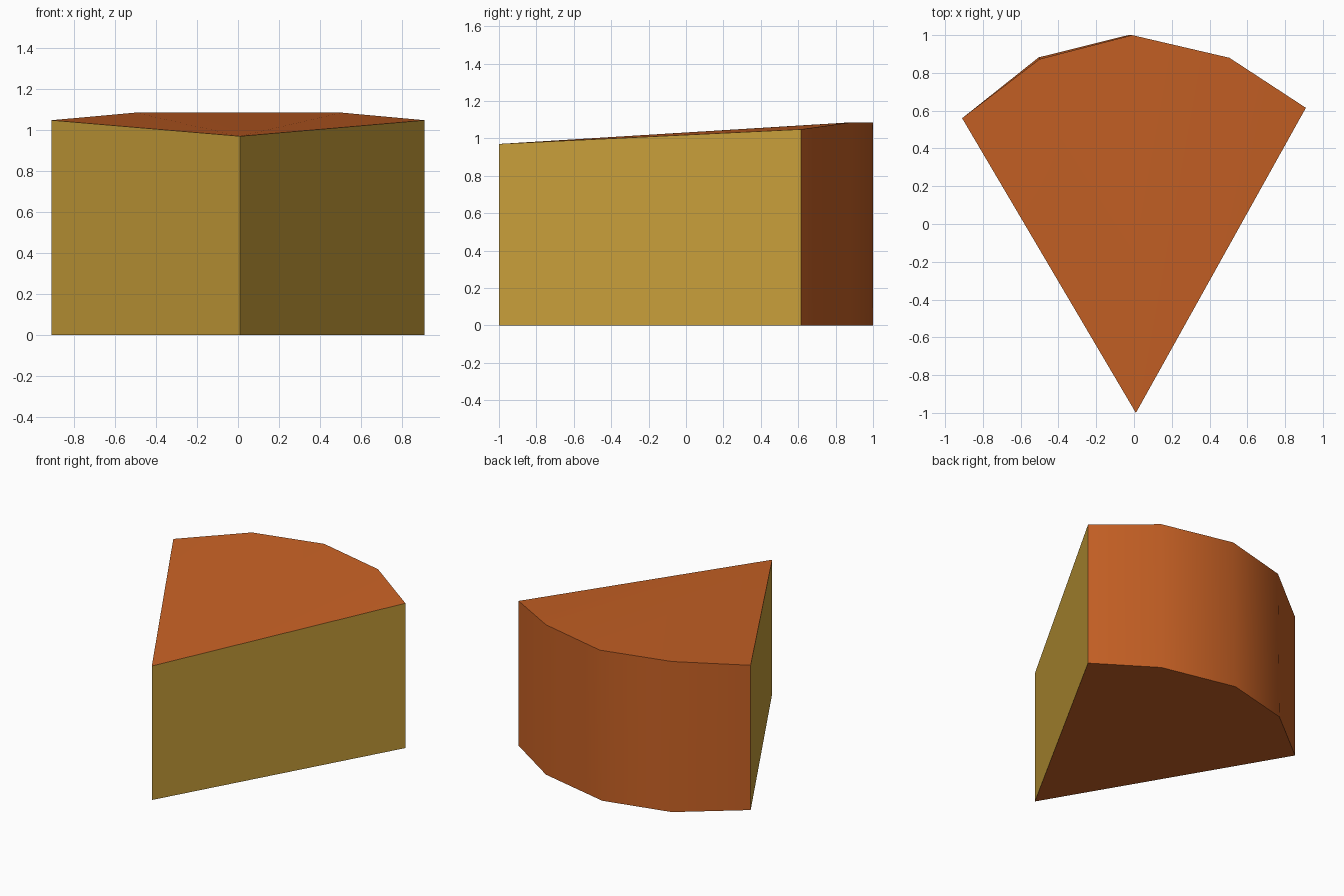
import bpy, bmesh, math

if "Cube" in bpy.data.objects:
    bpy.data.objects.remove(bpy.data.objects["Cube"])


def flat(name, rgb):
    m = bpy.data.materials.new(name)
    m.diffuse_color = (*rgb, 1)
    m.use_nodes = True
    m.node_tree.nodes["Principled BSDF"].inputs["Base Color"].default_value = m.diffuse_color
    return m


rind = flat("orange_rind", (0.57, 0.119, 0.018))
inside = flat("yellow_inside", (0.62, 0.37, 0.045))

# Plan outline from the pointed tip round the curved rind: top x, y, z
top = [(0.01, -1, 0.97), (0.91, 0.615, 1.048), (0.505, 0.88, 1.085),
       (-0.01, 1, 1.085), (-0.5, 0.873, 1.085), (-0.91, 0.56, 1.048)]
# The foot bulges very slightly at the back left
foot = [(x, y, 0) for x, y, z in top]
foot[3], foot[4] = (-0.03, 1, 0), (-0.505, 0.882, 0)

bm = bmesh.new()
t = [bm.verts.new(p) for p in top]
b = [bm.verts.new(p) for p in foot]
n = len(t)

# Sloping top as a fan from the tip, and flat underside
for i in range(1, n - 1):
    bm.faces.new((t[0], t[i], t[i + 1]))
bm.faces.new(b[::-1])

# Walls: the two cut sides that meet at the tip are yellow
for i in range(n):
    j = (i + 1) % n
    f = bm.faces.new((b[i], b[j], t[j], t[i]))
    f.material_index = 1 if 0 in (i, j) else 0
bm.normal_update()

mesh = bpy.data.meshes.new("cheese_wedge")
bm.to_mesh(mesh)
bm.free()
mesh.materials.append(rind)
mesh.materials.append(inside)
wedge = bpy.data.objects.new("cheese_wedge", mesh)
bpy.context.collection.objects.link(wedge)

# Smooth rind with crisp rims and corners
bpy.context.view_layer.objects.active = wedge
wedge.select_set(True)
bpy.ops.object.shade_smooth_by_angle(angle=math.radians(35))
